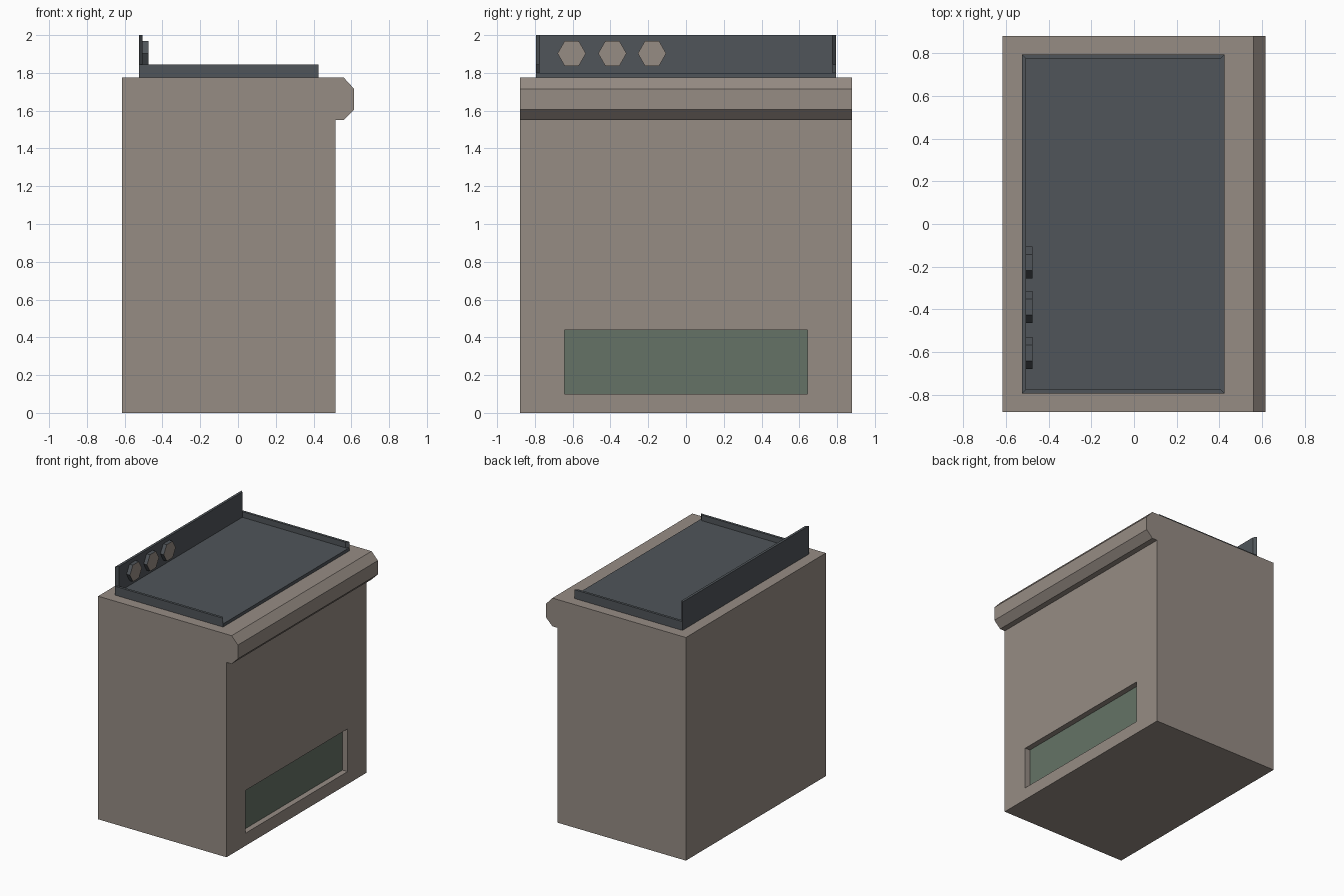
import bpy, bmesh, math
from mathutils import Vector

if "Cube" in bpy.data.objects:
    bpy.data.objects.remove(bpy.data.objects["Cube"])


def material(name, rgb):
    m = bpy.data.materials.new(name)
    m.diffuse_color = (*rgb, 1)
    m.use_nodes = True
    m.node_tree.nodes["Principled BSDF"].inputs["Base Color"].default_value = m.diffuse_color
    return m


BROWN = material("warm_grey", (0.305, 0.262, 0.231))
SLATE = material("dark_slate", (0.080, 0.091, 0.102))
GREEN = material("grey_green", (0.130, 0.171, 0.133))


def prism(name, points, extrude, mats):
    """Extrude a flat outline along a vector; returns object and open bmesh."""
    bm = bmesh.new()
    base = bm.faces.new([bm.verts.new(p) for p in points])
    ext = bmesh.ops.extrude_face_region(bm, geom=[base], use_keep_orig=True)
    new = [v for v in ext["geom"] if isinstance(v, bmesh.types.BMVert)]
    bmesh.ops.translate(bm, verts=new, vec=Vector(extrude))
    bmesh.ops.recalc_face_normals(bm, faces=bm.faces)
    bm.normal_update()
    me = bpy.data.meshes.new(name)
    ob = bpy.data.objects.new(name, me)
    bpy.context.collection.objects.link(ob)
    for m in mats:
        me.materials.append(m)
    return ob, bm


def finish(ob, bm):
    bm.to_mesh(ob.data)
    bm.free()


# Cabinet: side profile with chamfered lip, extruded along y
profile = [(-0.615, 0), (0.515, 0), (0.515, 1.55), (0.56, 1.55), (0.615, 1.605),
           (0.615, 1.715), (0.56, 1.775), (-0.615, 1.775)]
body, bm = prism("cabinet", [(x, -0.88, z) for x, z in profile], (0, 1.76, 0),
                 [BROWN, GREEN])

# Recessed lower panel in the face below the lip
face = next(f for f in bm.faces
            if f.normal.x > 0.9 and f.calc_center_median().z < 1)
bmesh.ops.inset_individual(bm, faces=[face], thickness=0.1)
for v in face.verts:
    v.co.y = math.copysign(0.643, v.co.y)
    v.co.z = 0.44 if v.co.z > 0.7 else 0.10
bmesh.ops.inset_individual(bm, faces=[face], thickness=0, depth=0)
for v in face.verts:
    v.co.x = 0.47
face.material_index = 1
finish(body, bm)

# Cooktop slab
X0, X1, Y, T = -0.525, 0.425, 0.795, 0.02
finish(*prism("cooktop", [(X0, -Y, 1.775), (X1, -Y, 1.775), (X1, Y, 1.775), (X0, Y, 1.775)],
              (0, 0, 0.025), [SLATE]))

# Mitred back panel and two side rims
finish(*prism("back_panel", [(X0, -Y, 1.80), (X0 + T, -Y + T, 1.80),
                             (X0 + T, Y - T, 1.80), (X0, Y, 1.80)],
              (0, 0, 0.20), [SLATE]))
for side, s in (("left", -1), ("right", 1)):
    finish(*prism("rim_" + side,
                  [(X0, s * Y, 1.80), (X0 + T, s * (Y - T), 1.80),
                   (X1 - T, s * (Y - T), 1.80), (X1, s * Y, 1.80)],
                  (0, 0, 0.045), [SLATE]))

# Hexagonal knobs: dark sides, light caps
for i, y in enumerate((-0.605, -0.39, -0.18)):
    ring = [(X0 + T, y + 0.075 * math.cos(k * math.pi / 3),
             1.903 + 0.076 * math.sin(k * math.pi / 3)) for k in range(6)]
    knob, bm = prism(f"knob_{i + 1}", ring, (0.03, 0, 0), [SLATE, BROWN])
    for f in bm.faces:
        f.material_index = 1 if f.normal.x > 0.9 else 0
    finish(knob, bm)
